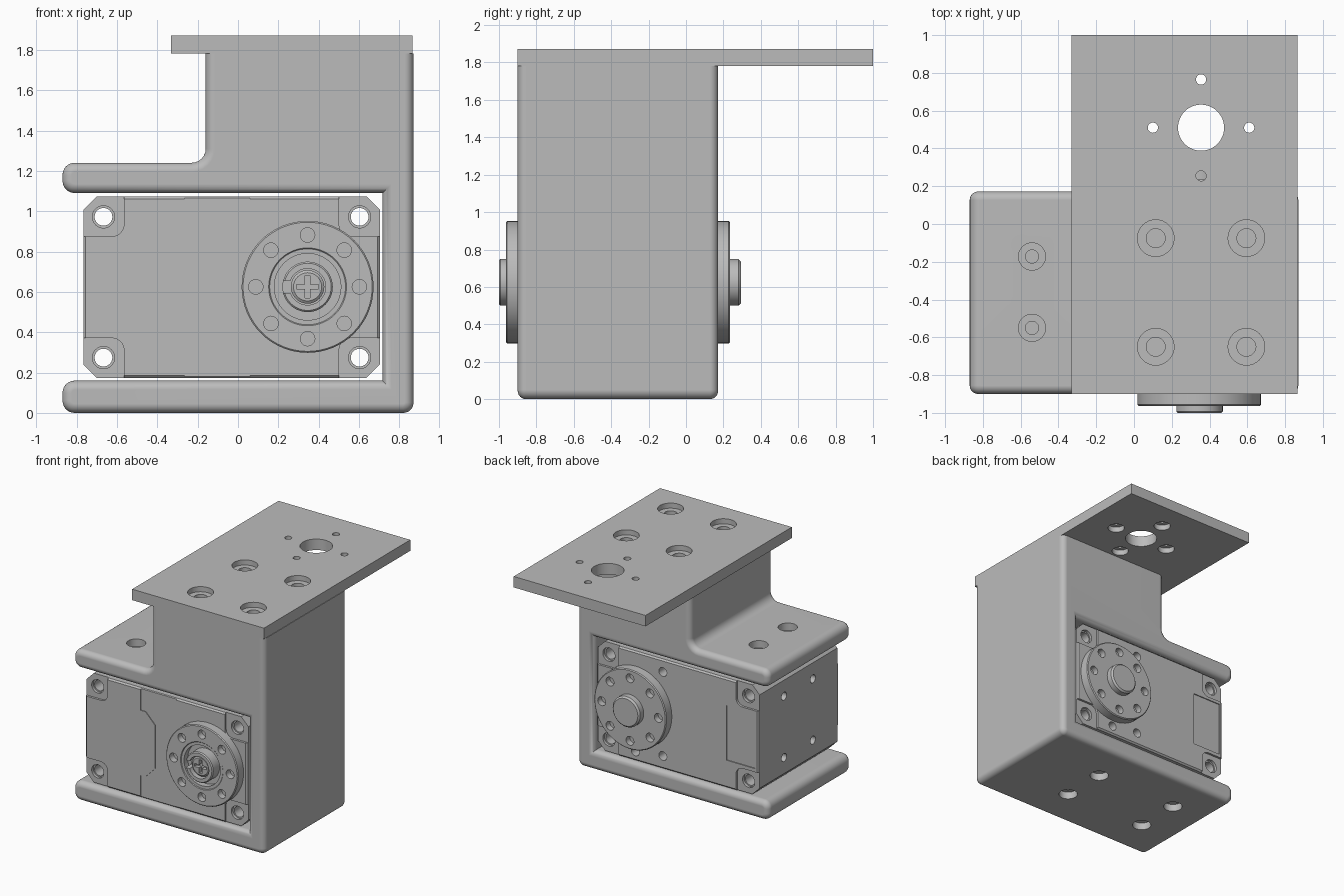
import bpy, bmesh
from math import sin, cos, pi, radians
from mathutils import Matrix, Vector

if "Cube" in bpy.data.objects:
    bpy.data.objects.remove(bpy.data.objects["Cube"])

grey = bpy.data.materials.new("plain grey")
grey.use_nodes = True
grey.diffuse_color = (0.5, 0.5, 0.5, 1)
grey.node_tree.nodes["Principled BSDF"].inputs["Base Color"].default_value = (0.5, 0.5, 0.5, 1)

# Directions a turned part can point in
UP = Matrix.Identity(4)
DOWN = Matrix.Rotation(pi, 4, 'X')
FRONT = Matrix.Rotation(pi / 2, 4, 'X')
BACK = Matrix.Rotation(-pi / 2, 4, 'X')
RIGHT = Matrix.Rotation(-pi / 2, 4, 'Y')


def turned(bm, profile, loc, facing=UP, n=32):
    """Closed solid of revolution from (radius, height) steps."""
    m = Matrix.Translation(loc) @ facing
    rings = [[bm.verts.new(m @ Vector((r * cos(2 * pi * i / n), r * sin(2 * pi * i / n), h)))
              for i in range(n)] for r, h in profile]
    faces = [bm.faces.new(rings[0]), bm.faces.new(rings[-1])]
    for a, b in zip(rings, rings[1:]):
        for i in range(n):
            j = (i + 1) % n
            faces.append(bm.faces.new((a[i], a[j], b[j], b[i])))
    bmesh.ops.recalc_face_normals(bm, faces=faces)


def rounded(points, steps=6):
    """Replace square corners given as (x, z, radius) by arcs."""
    out = []
    for i, p in enumerate(points):
        c = Vector(p[:2])
        if len(p) == 2:
            out.append(c)
            continue
        d1 = (Vector(points[i - 1][:2]) - c).normalized()
        d2 = (Vector(points[(i + 1) % len(points)][:2]) - c).normalized()
        r = p[2]
        for k in range(steps + 1):
            a = pi / 2 * k / steps
            out.append(c + (d1 + d2) * r - d2 * r * cos(a) - d1 * r * sin(a))
    return out


def prism(bm, points, y0, y1, bevel=0, segments=1, keep_z=None):
    """Extrude an xz outline along y, optionally rounding the front and back rims."""
    pts = rounded(points)
    a = [bm.verts.new((p.x, y0, p.y)) for p in pts]
    b = [bm.verts.new((p.x, y1, p.y)) for p in pts]
    faces = [bm.faces.new(a), bm.faces.new(b)]
    for i in range(len(a)):
        j = (i + 1) % len(a)
        faces.append(bm.faces.new((a[i], a[j], b[j], b[i])))
    bmesh.ops.recalc_face_normals(bm, faces=faces)
    if bevel:
        rim = [e for f in faces[:2] for e in f.edges
               if keep_z is None or not all(abs(v.co.z - keep_z) < 1e-4 for v in e.verts)]
        bmesh.ops.bevel(bm, geom=rim, offset=bevel, segments=segments, profile=0.5,
                        affect='EDGES')


def box(x0, x1, z0, z1):
    return [(x0, z0), (x1, z0), (x1, z1), (x0, z1)]


def make(name, bm):
    me = bpy.data.meshes.new(name)
    bm.to_mesh(me)
    bm.free()
    me.materials.append(grey)
    ob = bpy.data.objects.new(name, me)
    bpy.context.collection.objects.link(ob)
    return ob


def cut(ob, build):
    """Subtract the solids made by build from ob."""
    bm = bmesh.new()
    build(bm)
    tool = make("cutter", bm)
    mod = ob.modifiers.new("cut", 'BOOLEAN')
    mod.operation, mod.solver, mod.object = 'DIFFERENCE', 'EXACT', tool
    dg = bpy.context.evaluated_depsgraph_get()
    me = bpy.data.meshes.new_from_object(ob.evaluated_get(dg))
    ob.modifiers.clear()
    ob.data = me
    bpy.data.objects.remove(tool)


def finish(ob):
    bpy.ops.object.select_all(action='DESELECT')
    ob.select_set(True)
    bpy.context.view_layer.objects.active = ob
    bpy.ops.object.shade_smooth_by_angle(angle=radians(32))
    ob.modifiers.new("flat faces", 'WEIGHTED_NORMAL').keep_sharp = True


# Bracket: C-shaped clamp with a tall block
bm = bmesh.new()
prism(bm, [(-.87, 0, .06), (.87, 0, .05), (.87, 1.782), (-.16, 1.782), (-.16, 1.24, .07),
           (-.87, 1.24, .06), (-.87, 1.09, .06), (.717, 1.09), (.717, .16), (-.87, .16, .06)],
      -.9, .172, bevel=.045, segments=6, keep_z=1.782)
bracket = make("bracket", bm)

# Top mounting plate
bm = bmesh.new()
prism(bm, box(-.332, .866, 1.782, 1.872), -.9, 1)
plate = make("top_plate", bm)


def plate_screw_holes(bm):
    for x in (.115, .595):
        for y in (-.075, -.65):
            turned(bm, [(.097, .1), (.097, .03), (.05, .03), (.05, -.45)], (x, y, 1.8))


def flange_holes(bm):
    for y in (-.172, -.55):
        turned(bm, [(.072, .1), (.072, -.06), (.035, -.06), (.035, -.2)], (-.54, y, 1.24))
        for x in (-.54, .21):
            turned(bm, [(.072, .1), (.072, -.06), (.035, -.06), (.035, -.2)], (x, y, 0), DOWN)


def sensor_holes(bm):
    turned(bm, [(.122, -.1), (.122, .2)], (.355, .51, 1.782), n=48)
    for dx, dy in ((.255, 0), (-.255, 0), (0, .255), (0, -.255)):
        turned(bm, [(.064, -.1), (.064, .045), (.027, .045), (.027, .2)],
               (.355 + dx, .51 + dy, 1.782))


cut(bracket, plate_screw_holes)
cut(bracket, flange_holes)
cut(plate, plate_screw_holes)
cut(plate, sensor_holes)

# Motor case with chamfered corners
CX, CZ, HX, HZ, CH = -.032, .623, .735, .449, .065
Y0, Y1 = -.887, .158
corners = [(sx, sz) for sx in (-1, 1) for sz in (-1, 1)]
bm = bmesh.new()
outline = [(HX, HZ - CH), (HX - CH, HZ), (CH - HX, HZ), (-HX, HZ - CH),
           (-HX, CH - HZ), (CH - HX, -HZ), (HX - CH, -HZ), (HX, CH - HZ)]
prism(bm, [(CX + x, CZ + z) for x, z in outline], Y0, Y1, bevel=.012)
case = make("motor_case", bm)


def corner_pads(bm):
    for sx, sz in corners:
        pad = [(.8, .6), (.8, .252), (.533, .252, .06), (.533, .6)]
        pad = [(CX + sx * p[0], CZ + sz * p[1], *p[2:]) for p in pad]
        prism(bm, pad, Y0 - .1, Y0 + .018)
        prism(bm, pad, Y1 - .018, Y1 + .1)


def case_holes(bm):
    depth = Y1 - Y0
    for sx, sz in corners:
        turned(bm, [(.055, -.1), (.055, .04), (.044, .04), (.044, depth - .04),
                    (.055, depth - .04), (.055, depth + .1)],
               (CX + sx * .635, Y0, CZ + sz * .349), BACK)
        turned(bm, [(.033, .1), (.033, -.08)],
               (CX - HX, -.365 + sx * .187, CZ + sz * .252), RIGHT)
    for x, z in ((.1, .97), (.1, .28), (.35, .25)):
        turned(bm, [(.036, .1), (.036, -.08)], (x, Y1, z), BACK)


def face_panels(bm):
    step = [(-.265, .6), (-.265, .267), (-.22, .267), (-.135, .18)]
    step += [(x, -z) for x, z in reversed(step)] + [(.06, -.6), (.06, .6)]
    prism(bm, [(x, CZ + z) for x, z in step], Y0 - .1, Y0 + .006)
    prism(bm, box(-.74, -.48, .4, .85), Y1 - .008, Y1 + .1)


for build in (corner_pads, case_holes, face_panels):
    cut(case, build)

# Output discs, each with a ring of eight holes
AX, AZ = .345, .625


def disc_holes(facing, y):
    def build(bm):
        for i in range(8):
            a = i * pi / 4
            turned(bm, [(.036, -.05), (.036, .1)],
                   (AX + .257 * cos(a), y, AZ + .257 * sin(a)), facing, 20)
    return build


bm = bmesh.new()
turned(bm, [(.327, 0), (.327, .076), (.32, .083), (.193, .083), (.188, .078),
            (.165, .078), (.165, .03)], (AX, -.88, AZ), FRONT, 64)
front_disc = make("front_disc", bm)
cut(front_disc, disc_holes(FRONT, -.96))

bm = bmesh.new()
turned(bm, [(.327, 0), (.327, .078), (.32, .085)], (AX, .15, AZ), BACK, 64)
back_disc = make("back_disc", bm)
cut(back_disc, disc_holes(BACK, .235))

# Back hub cap
bm = bmesh.new()
turned(bm, [(.125, 0), (.125, .062), (.112, .075)], (AX, .218, AZ), BACK, 48)
back_hub = make("back_hub", bm)

# Front hub ring, slotted on one side
bm = bmesh.new()
turned(bm, [(.125, 0), (.125, .082), (.117, .09), (.09, .09), (.09, .02)],
       (AX, -.91, AZ), FRONT, 48)
front_hub = make("front_hub", bm)
cut(front_hub, lambda b: prism(b, box(AX - .2, AX - .08, AZ - .03, AZ + .03), -1.1, -.925))

# Cross-head screw in the hub
bm = bmesh.new()
turned(bm, [(.083, 0), (.083, .05), (.07, .06)], (AX, -.92, AZ), FRONT)
screw = make("hub_screw", bm)
w, l = .012, .055
cross = [(w, l), (w, w), (l, w), (l, -w), (w, -w), (w, -l),
         (-w, -l), (-w, -w), (-l, -w), (-l, w), (-w, w), (-w, l)]
cut(screw, lambda b: prism(b, [(AX + x, AZ + z) for x, z in cross], -1.1, -.95))

for ob in (bracket, plate, case, front_disc, back_disc, back_hub, front_hub, screw):
    finish(ob)
